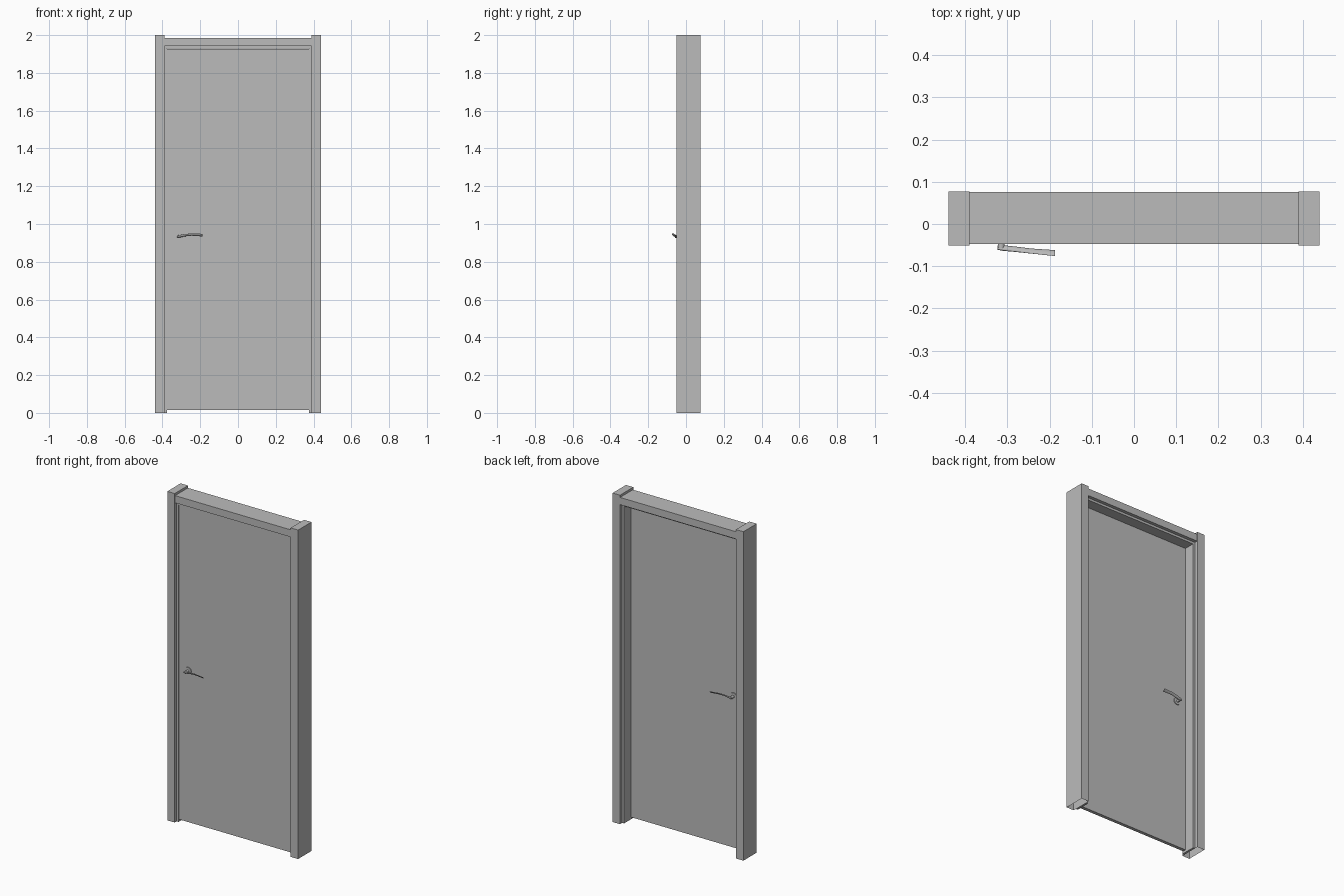
import bpy, bmesh
from math import cos, sin, pi, radians
from mathutils import Matrix, Vector

if "Cube" in bpy.data.objects:
    bpy.data.objects.remove(bpy.data.objects["Cube"], do_unlink=True)

grey = bpy.data.materials.new("plain_grey")
grey.use_nodes = True
colour = (0.5, 0.5, 0.5, 1)
grey.diffuse_color = colour
grey.node_tree.nodes["Principled BSDF"].inputs["Base Color"].default_value = colour


def add_object(name, bm):
    bmesh.ops.recalc_face_normals(bm, faces=bm.faces)
    mesh = bpy.data.meshes.new(name)
    bm.to_mesh(mesh)
    bm.free()
    obj = bpy.data.objects.new(name, mesh)
    mesh.materials.append(grey)
    bpy.context.collection.objects.link(obj)
    return obj


def box(name, low, high, open_bottom=False):
    bm = bmesh.new()
    low, high = Vector(low), Vector(high)
    bmesh.ops.create_cube(bm, size=1, matrix=Matrix.Translation((low + high) / 2)
                          @ Matrix.Diagonal((*(high - low), 1)))
    bmesh.ops.recalc_face_normals(bm, faces=bm.faces)
    if open_bottom:
        bottom = [f for f in bm.faces if f.normal.z < -0.9]
        bmesh.ops.delete(bm, geom=bottom, context="FACES_ONLY")
    return add_object(name, bm)


def smooth(obj):
    bpy.ops.object.select_all(action="DESELECT")
    obj.select_set(True)
    bpy.context.view_layer.objects.active = obj
    bpy.ops.object.shade_smooth_by_angle(angle=radians(40))


def disc(name, x, z, radius, y0, y1, segments=24):
    bm = bmesh.new()
    bmesh.ops.create_cone(bm, cap_ends=True, segments=segments, radius1=radius,
                          radius2=radius, depth=abs(y1 - y0),
                          matrix=Matrix.Translation((x, (y0 + y1) / 2, z))
                          @ Matrix.Rotation(pi / 2, 4, "X"))
    smooth(add_object(name, bm))


# Frame: two posts, a head beam and a thinner recessed lining
JAMB, LINING, DOOR = 0.39, 0.377, 0.376
FRONT, BACK = -0.028, -0.008
for side, sign in (("left", 1), ("right", -1)):
    def span(a, b):
        return sorted((a * sign, b * sign))
    a, b = span(JAMB, 0.44)
    box(side + "_post", (a, -0.051, 0), (b, 0.077, 2), open_bottom=True)
    a, b = span(LINING, JAMB)
    box(side + "_lining", (a, -0.033, 0), (b, 0.056, 1.942))
box("head_beam", (-JAMB, -0.047, 1.942), (JAMB, 0.076, 1.986))
box("head_lining", (-LINING, -0.033, 1.928), (LINING, 0.056, 1.942))

# Door leaf
box("door_panel", (-DOOR, FRONT, 0.014), (DOOR, BACK, 1.927))

# Lever handles: x, distance from the door face, z, half width, half thickness
STATIONS = ((-0.324, 0.028, 0.934, 0.006, 0.004),
            (-0.310, 0.029, 0.935, 0.008, 0.005),
            (-0.280, 0.032, 0.941, 0.008, 0.004),
            (-0.245, 0.036, 0.944, 0.008, 0.003),
            (-0.187, 0.041, 0.941, 0.010, 0.002))


def lever(name, face, out):
    bm = bmesh.new()
    tilt, count, rings = radians(45), 12, []
    for x, gap, z, wide, thin in STATIONS:
        ring = []
        for i in range(count):
            u, v = wide * cos(2 * pi * i / count), thin * sin(2 * pi * i / count)
            depth = gap + u * cos(tilt) - v * sin(tilt)
            ring.append(bm.verts.new((x, face + out * depth,
                                      z + u * sin(tilt) + v * cos(tilt))))
        rings.append(ring)
    for r, s in zip(rings, rings[1:]):
        for i in range(count):
            j = (i + 1) % count
            bm.faces.new((r[i], r[j], s[j], s[i]))
    bm.faces.new(rings[0])
    bm.faces.new(rings[-1])
    smooth(add_object(name, bm))


for side, face, out in (("front", FRONT, -1), ("back", BACK, 1)):
    disc(side + "_handle_rose", -0.315, 0.934, 0.022, face, face + out * 0.005)
    disc(side + "_handle_neck", -0.315, 0.934, 0.008, face, face + out * 0.029, 16)
    lever(side + "_handle_lever", face, out)
